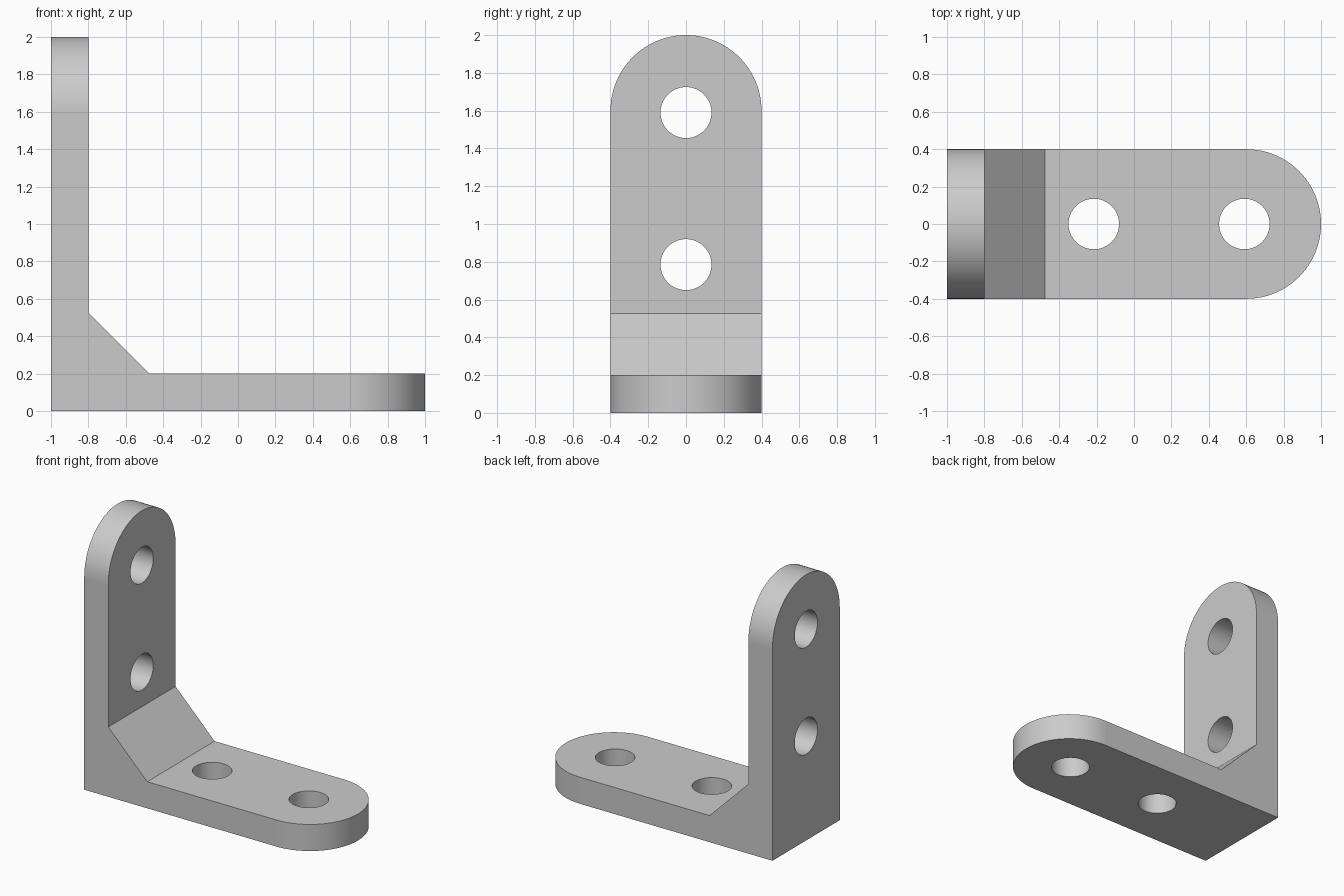
import bpy
import bmesh
from math import pi, sin, cos

if "Cube" in bpy.data.objects:
    bpy.data.objects.remove(bpy.data.objects["Cube"], do_unlink=True)

HALF_WIDTH = 0.4
THICK = 0.2
HOLE_RADIUS = 0.135
HOLES = (0.785, 1.59)      # distance of each hole from the outer corner
GUSSET = 0.325
ARC_STEPS = 48

grey = bpy.data.materials.new("grey metal")
grey.use_nodes = True
grey.diffuse_color = (0.6, 0.6, 0.6, 1)
grey.node_tree.nodes["Principled BSDF"].inputs["Base Color"].default_value = (0.6, 0.6, 0.6, 1)


def prism(name, points, offset):
    """Solid made by sweeping a closed outline along an offset."""
    bm = bmesh.new()
    face = bm.faces.new([bm.verts.new(p) for p in points])
    swept = bmesh.ops.extrude_face_region(bm, geom=[face], use_keep_orig=True)
    moved = [g for g in swept["geom"] if isinstance(g, bmesh.types.BMVert)]
    bmesh.ops.translate(bm, verts=moved, vec=offset)
    bmesh.ops.recalc_face_normals(bm, faces=bm.faces)
    mesh = bpy.data.meshes.new(name)
    bm.to_mesh(mesh)
    bm.free()
    obj = bpy.data.objects.new(name, mesh)
    bpy.context.collection.objects.link(obj)
    return obj


def combine(target, cutter, operation):
    """Apply a boolean and discard the cutter."""
    cutter.hide_render = True
    mod = target.modifiers.new("cut", 'BOOLEAN')
    mod.operation, mod.solver, mod.object = operation, 'EXACT', cutter
    bpy.context.view_layer.objects.active = target
    bpy.ops.object.modifier_apply(modifier=mod.name)
    bpy.data.objects.remove(cutter, do_unlink=True)


# Arm outline (u along the arm, v across it) with a rounded free end
end = 2 - HALF_WIDTH
angles = [-pi / 2 + pi * i / ARC_STEPS for i in range(ARC_STEPS + 1)]
arm = [(-0.5, -HALF_WIDTH)]
arm += [(end + HALF_WIDTH * cos(a), HALF_WIDTH * sin(a)) for a in angles]
arm += [(-0.5, HALF_WIDTH)]


def circle(u):
    turn = [2 * pi * i / (2 * ARC_STEPS) for i in range(2 * ARC_STEPS)]
    return [(u + HOLE_RADIUS * cos(a), HOLE_RADIUS * sin(a)) for a in turn]


def along_base(outline):
    return prism("cutter", [(u - 1, v, -0.5) for u, v in outline], (0, 0, 3))


def along_upright(outline):
    return prism("cutter", [(-1.5, v, u) for u, v in outline], (3, 0, 0))


# L section including the sloped corner brace
t, g = THICK, THICK + GUSSET
section = [(0, 0), (2, 0), (2, t), (g, t), (t, g), (t, 2), (0, 2)]
bracket = prism("angle_bracket", [(x - 1, -0.5, z) for x, z in section], (0, 1, 0))

# Rounded arm ends and screw holes
for direction in (along_base, along_upright):
    combine(bracket, direction(arm), 'INTERSECT')


# Holes stay within their own arm
for u in HOLES:
    combine(bracket, prism("cutter", [(x - 1, y, -0.1) for x, y in circle(u)],
                           (0, 0, 0.4)), 'DIFFERENCE')
    combine(bracket, prism("cutter", [(-1.1, y, z) for z, y in circle(u)],
                           (0.4, 0, 0)), 'DIFFERENCE')

bracket.data.materials.clear()
bracket.data.materials.append(grey)

# Smooth curved walls, flat plates
bpy.ops.object.select_all(action='DESELECT')
bracket.select_set(True)
bpy.context.view_layer.objects.active = bracket
bpy.ops.object.shade_smooth_by_angle(angle=pi / 6)
for face in bracket.data.polygons:
    face.material_index = 0
    if face.area > 0.03:
        face.use_smooth = False
